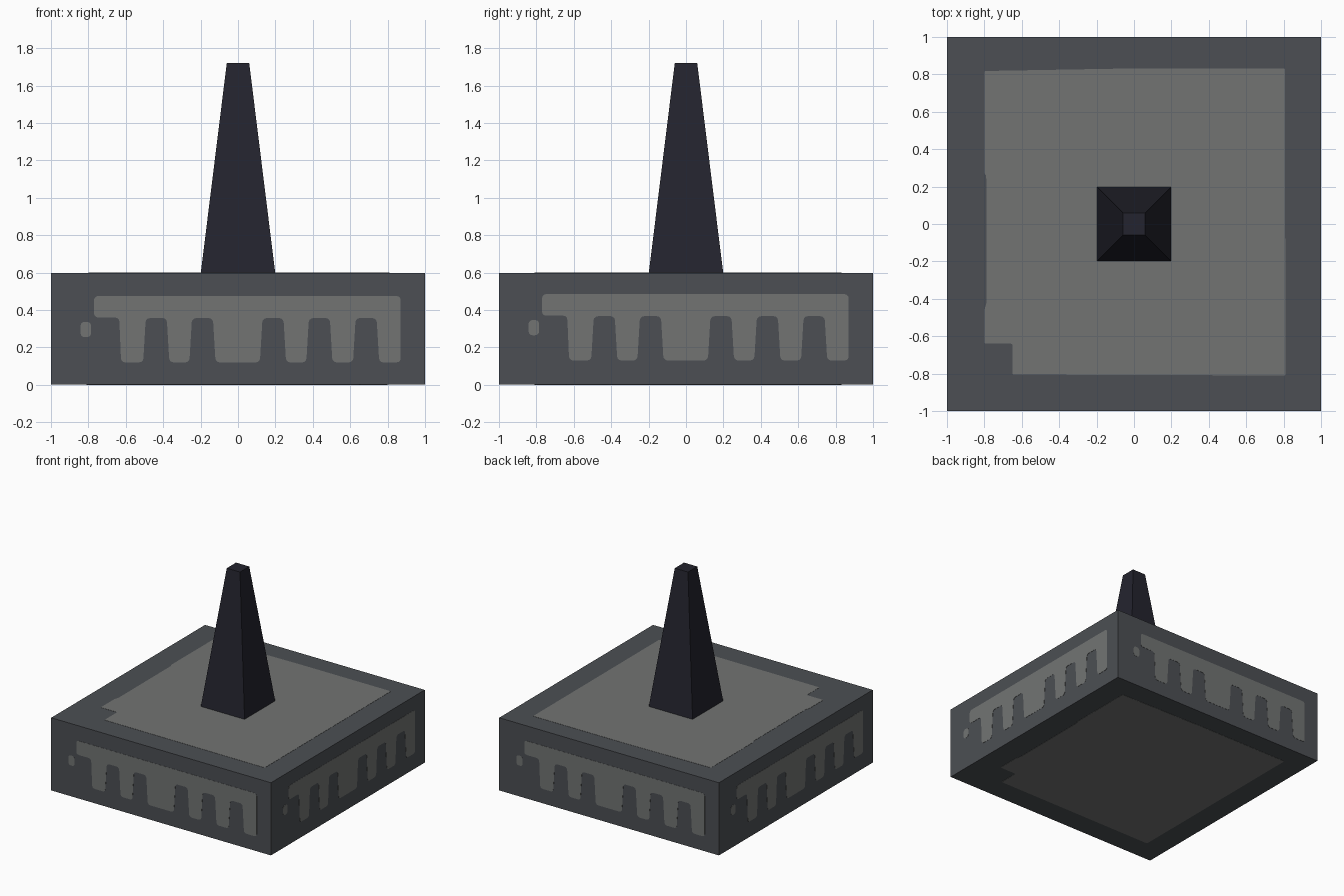
import bpy, bmesh, math
from mathutils import Matrix

if "Cube" in bpy.data.objects:
    bpy.data.objects.remove(bpy.data.objects["Cube"])

D = 0.0015  # raise of the painted plates


def material(name, rgb):
    m = bpy.data.materials.new(name)
    m.diffuse_color = (*rgb, 1)
    m.use_nodes = True
    m.node_tree.nodes["Principled BSDF"].inputs["Base Color"].default_value = m.diffuse_color
    return m


DARK = material("dark grey stone", (0.072, 0.078, 0.087))
LIGHT = material("light grey panel", (0.168, 0.175, 0.171))
BLACK = material("blue black", (0.0176, 0.0176, 0.0273))


def finish(bm, name, mat):
    bmesh.ops.recalc_face_normals(bm, faces=bm.faces[:])
    me = bpy.data.meshes.new(name)
    bm.to_mesh(me)
    bm.free()
    me.materials.append(mat)
    ob = bpy.data.objects.new(name, me)
    bpy.context.collection.objects.link(ob)
    return ob


def frustum(name, low, high, z0, z1, mat):
    bm = bmesh.new()
    bmesh.ops.create_cube(bm, size=2)
    for v in bm.verts:
        r, z = (high, z1) if v.co.z > 0 else (low, z0)
        v.co = (v.co.x * r, v.co.y * r, z)
    return finish(bm, name, mat)


def plate(name, outlines, matrix, radius):
    """Thin rounded plates from 2D outlines, placed by a matrix."""
    bm = bmesh.new()
    for pts in outlines:
        bm.faces.new([bm.verts.new((x, y, 0)) for x, y in pts])
    bmesh.ops.bevel(bm, geom=bm.verts[:], offset=radius, segments=3,
                    profile=0.5, affect='VERTICES')
    out = bmesh.ops.extrude_face_region(bm, geom=bm.faces[:])
    for v in out["geom"]:
        if isinstance(v, bmesh.types.BMVert):
            v.co.z -= 2 * D
    bm.transform(matrix)
    return finish(bm, name, LIGHT)


# Base block and tapered spike
frustum("base_block", 1 - D, 1 - D, D, 0.6 - D, DARK)
frustum("spike", 0.2, 0.06, 0.59, 1.72, BLACK)

# Comb-shaped panel with a small dot, one on each side
comb = [(-0.77, 0.36), (-0.635, 0.36), (-0.625, 0.12)]
for c in (-0.437, -0.19, 0.187, 0.435, 0.685):
    comb += [(c - 0.07, 0.12), (c - 0.056, 0.357), (c + 0.056, 0.357), (c + 0.07, 0.12)]
comb += [(0.87, 0.12), (0.87, 0.475), (-0.77, 0.475)]
dot = [(-0.842, 0.255), (-0.785, 0.255), (-0.785, 0.337), (-0.842, 0.337)]
for k, side in enumerate(("front", "right", "back", "left")):
    m = (Matrix.Rotation(k * math.pi / 2, 4, 'Z')
         @ Matrix.Translation((0, -1, 0.01 * (k % 2)))
         @ Matrix.Rotation(math.pi / 2, 4, 'X'))
    plate(side + "_comb_panel", [comb, dot], m, 0.022)

# Notched square panels on top and bottom
square = [(-0.8, -0.64), (-0.65, -0.64), (-0.65, -0.805), (0.81, -0.81),
          (0.807, 0.832), (0, 0.832), (-0.8, 0.818), (-0.8, 0.27),
          (-0.79, 0.26), (-0.788, -0.42), (-0.8, -0.46)]
plate("top_panel", [square], Matrix.Translation((0, 0, 0.6)), 0.015 / 2)
plate("bottom_panel", [square], Matrix.Rotation(math.pi, 4, 'Y'), 0.015 / 2)
